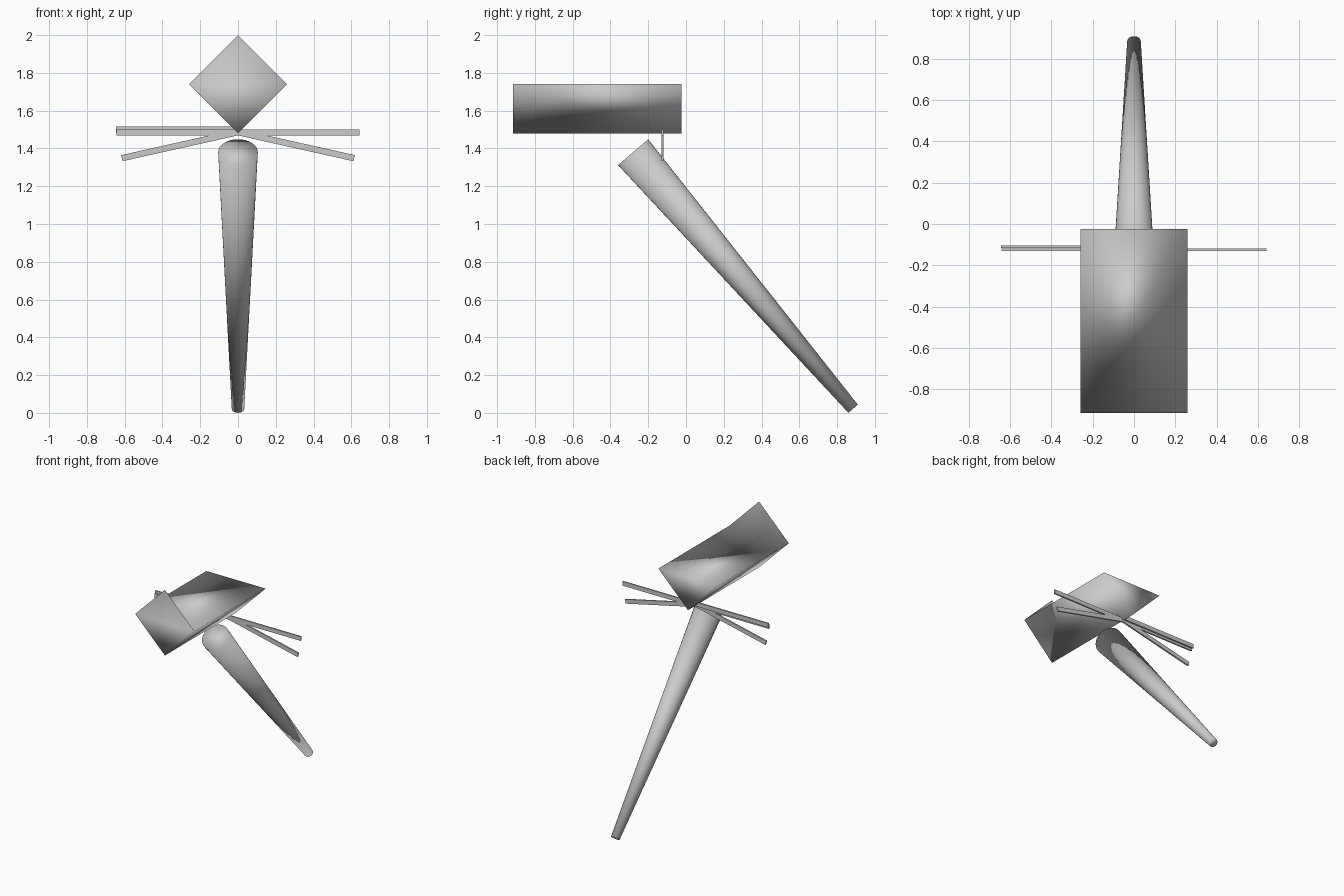
import bpy, bmesh, math
from mathutils import Vector

if "Cube" in bpy.data.objects:
    bpy.data.objects.remove(bpy.data.objects["Cube"])


def finish(name, bm, smooth=False):
    bmesh.ops.recalc_face_normals(bm, faces=bm.faces)
    for f in bm.faces:
        f.smooth = smooth
    me = bpy.data.meshes.new(name)
    bm.to_mesh(me)
    bm.free()
    ob = bpy.data.objects.new(name, me)
    bpy.context.collection.objects.link(ob)
    return ob


# Head: half-diamond wedge with a full diamond front plate
R, ZC, Y0, Y1 = 0.26, 1.74, -0.915, -0.025
bm = bmesh.new()
fl, fr, fb, ft = [bm.verts.new((x, Y0, z)) for x, z in
                  ((-R, ZC), (R, ZC), (0, ZC - R), (0, ZC + R))]
bl, br, bb = [bm.verts.new((x, Y1, z)) for x, z in
              ((-R, ZC), (R, ZC), (0, ZC - R))]
for face in ((fl, fb, fr, ft),      # front diamond
             (fl, fr, br, bl),      # flat top
             (fr, fb, bb, br),      # right underside
             (fb, fl, bl, bb),      # left underside
             (bl, bb, br)):         # back
    bm.faces.new(face)
finish("head", bm, True)

# Body: slanted tapering pole
top, tip = Vector((0, -0.28, 1.38)), Vector((0, 0.885, 0.022))
axis = top - tip
bm = bmesh.new()
bmesh.ops.create_cone(bm, cap_ends=True, segments=32, radius1=0.033,
                      radius2=0.105, depth=axis.length)
rot = axis.to_track_quat('Z', 'Y').to_matrix().to_4x4()
bmesh.ops.transform(bm, matrix=rot, verts=bm.verts)
bmesh.ops.translate(bm, vec=(top + tip) / 2, verts=bm.verts)
finish("body", bm, True)


# Whiskers: thin bars fanning out from the centre
def whisker(name, side, length, y, z, tilt, depth=0.012, height=0.033):
    bm = bmesh.new()
    bmesh.ops.create_cube(bm, size=1)
    for v in bm.verts:
        v.co = ((v.co.x + 0.5) * length * side, v.co.y * depth, v.co.z * height)
    ob = finish(name, bm)
    ob.location = (0, y, z)
    ob.rotation_euler.y = math.radians(tilt) * side


for side, label in ((-1, "left"), (1, "right")):
    whisker(f"{label}_whisker_straight", side, 0.642, -0.125, 1.484, 0)
    whisker(f"{label}_whisker_drooping", side, 0.63, -0.125, 1.486, 12.6)
whisker("left_whisker_upper", -1, 0.645, -0.111, 1.5, 0)
